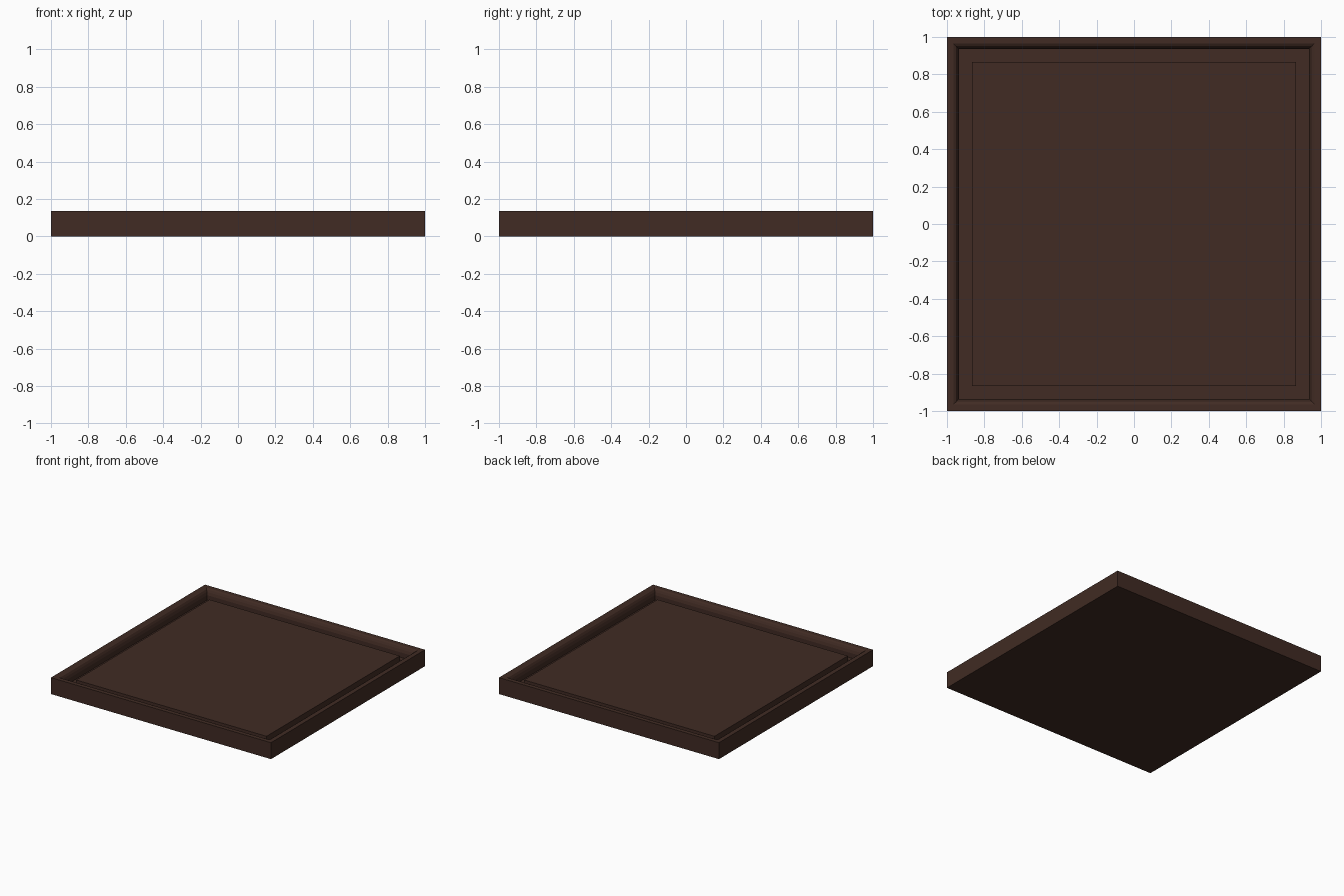
import bpy, bmesh

if "Cube" in bpy.data.objects:
    bpy.data.objects.remove(bpy.data.objects["Cube"])

wood = bpy.data.materials.new("dark_wood")
wood.diffuse_color = (0.052, 0.024, 0.017, 1)
wood.use_nodes = True
wood.node_tree.nodes["Principled BSDF"].inputs["Base Color"].default_value = wood.diffuse_color


def square_sweep(name, profile):
    """Sweep a (half width, height) profile round a square and cap both ends."""
    bm = bmesh.new()
    rings = [[bm.verts.new((sx * r, sy * r, z))
              for sx, sy in ((-1, -1), (1, -1), (1, 1), (-1, 1))]
             for r, z in profile]
    for a, b in zip(rings, rings[1:]):
        for i in range(4):
            j = (i + 1) % 4
            bm.faces.new((a[i], a[j], b[j], b[i]))
    bm.faces.new(rings[0][::-1])
    bm.faces.new(rings[-1])
    bmesh.ops.recalc_face_normals(bm, faces=bm.faces)
    mesh = bpy.data.meshes.new(name)
    bm.to_mesh(mesh)
    bm.free()
    mesh.materials.append(wood)
    obj = bpy.data.objects.new(name, mesh)
    bpy.context.collection.objects.link(obj)
    return obj


# Tray: outer wall, moulded rim, recessed channel and raised centre panel
square_sweep("framed_tray", [
    (1.0, 0.0), (1.0, 0.135), (0.965, 0.135),
    (0.952, 0.128), (0.943, 0.112), (0.936, 0.09), (0.936, 0.05),
    (0.865, 0.05), (0.865, 0.10),
])
